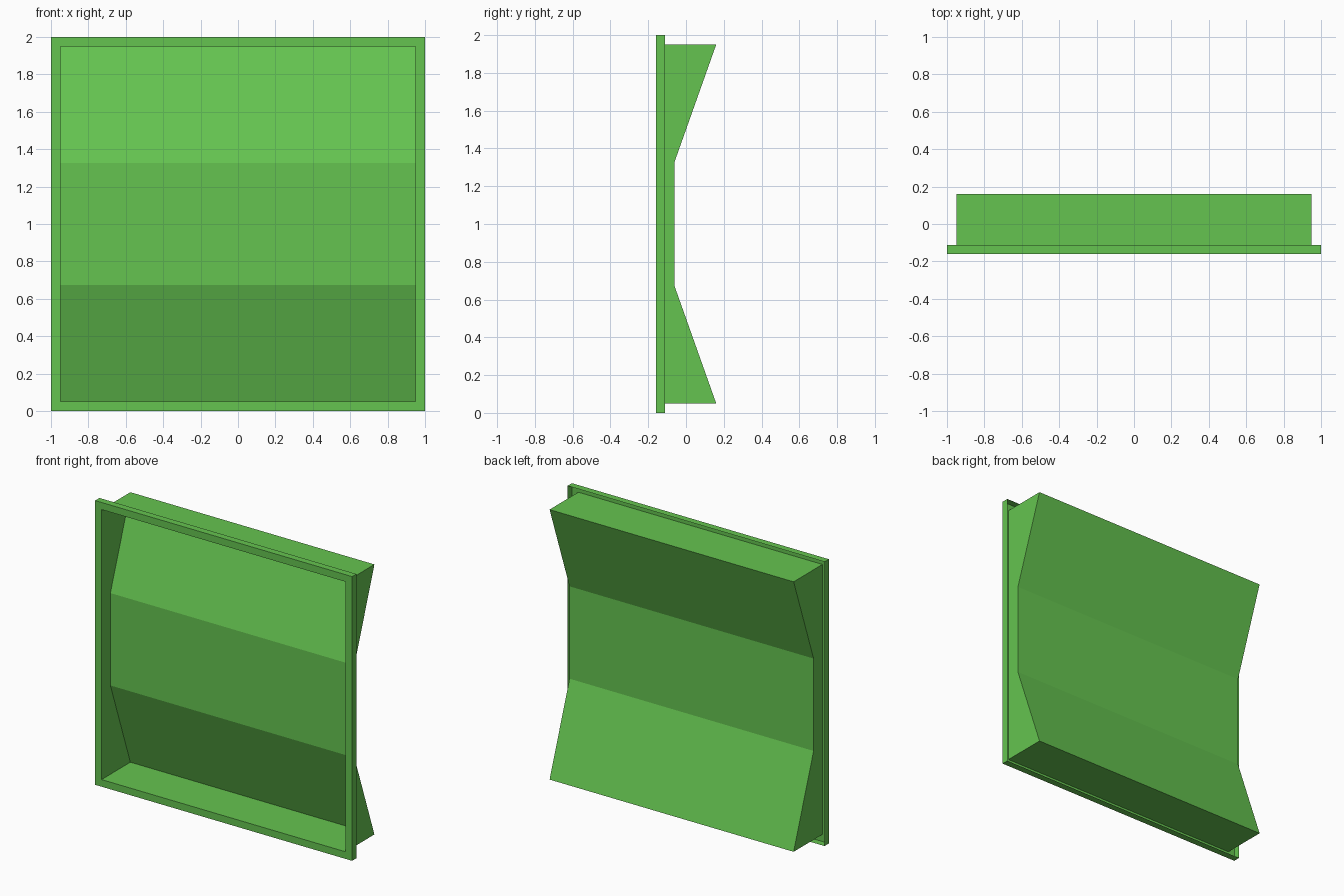
import bpy, bmesh

if "Cube" in bpy.data.objects:
    bpy.data.objects.remove(bpy.data.objects["Cube"])

FRONT, RIM_BACK, MID, BACK = -0.16, -0.112, -0.062, 0.16
W, LIP = 1.0, 0.05

mat = bpy.data.materials.new("green")
mat.diffuse_color = (0.13, 0.55, 0.08, 1)
mat.use_nodes = True
mat.node_tree.nodes["Principled BSDF"].inputs["Base Color"].default_value = mat.diffuse_color


def finish(bm, name):
    mesh = bpy.data.meshes.new(name)
    bm.to_mesh(mesh)
    bm.free()
    mesh.materials.append(mat)
    obj = bpy.data.objects.new(name, mesh)
    bpy.context.collection.objects.link(obj)


def square(bm, half, y):
    return [bm.verts.new((sx * half, y, 1 + sz * half))
            for sx, sz in ((-1, -1), (1, -1), (1, 1), (-1, 1))]


def bridge(bm, a, b, closed=True):
    n = len(a)
    for i in range(n if closed else n - 1):
        j = (i + 1) % n
        bm.faces.new((a[i], a[j], b[j], b[i]))


# Front frame: flat lip with a thin outer rim, open at the back
bm = bmesh.new()
inner = square(bm, W - LIP, FRONT)
outer = square(bm, W, FRONT)
rim = square(bm, W, RIM_BACK)
bridge(bm, outer, inner)
bridge(bm, rim, outer)
finish(bm, "front_frame")

# Recessed panel: side profile swept across x, open at the front
h = W - LIP
profile = [(FRONT, 1 - h), (BACK, 1 - h), (MID, 0.675),
           (MID, 1.325), (BACK, 1 + h), (FRONT, 1 + h)]
bm = bmesh.new()
left, right = ([bm.verts.new((x, y, z)) for y, z in profile] for x in (-h, h))
bridge(bm, left, right, closed=False)
bm.faces.new(left[::-1])
bm.faces.new(right)
bmesh.ops.recalc_face_normals(bm, faces=bm.faces)
finish(bm, "recessed_panel")
